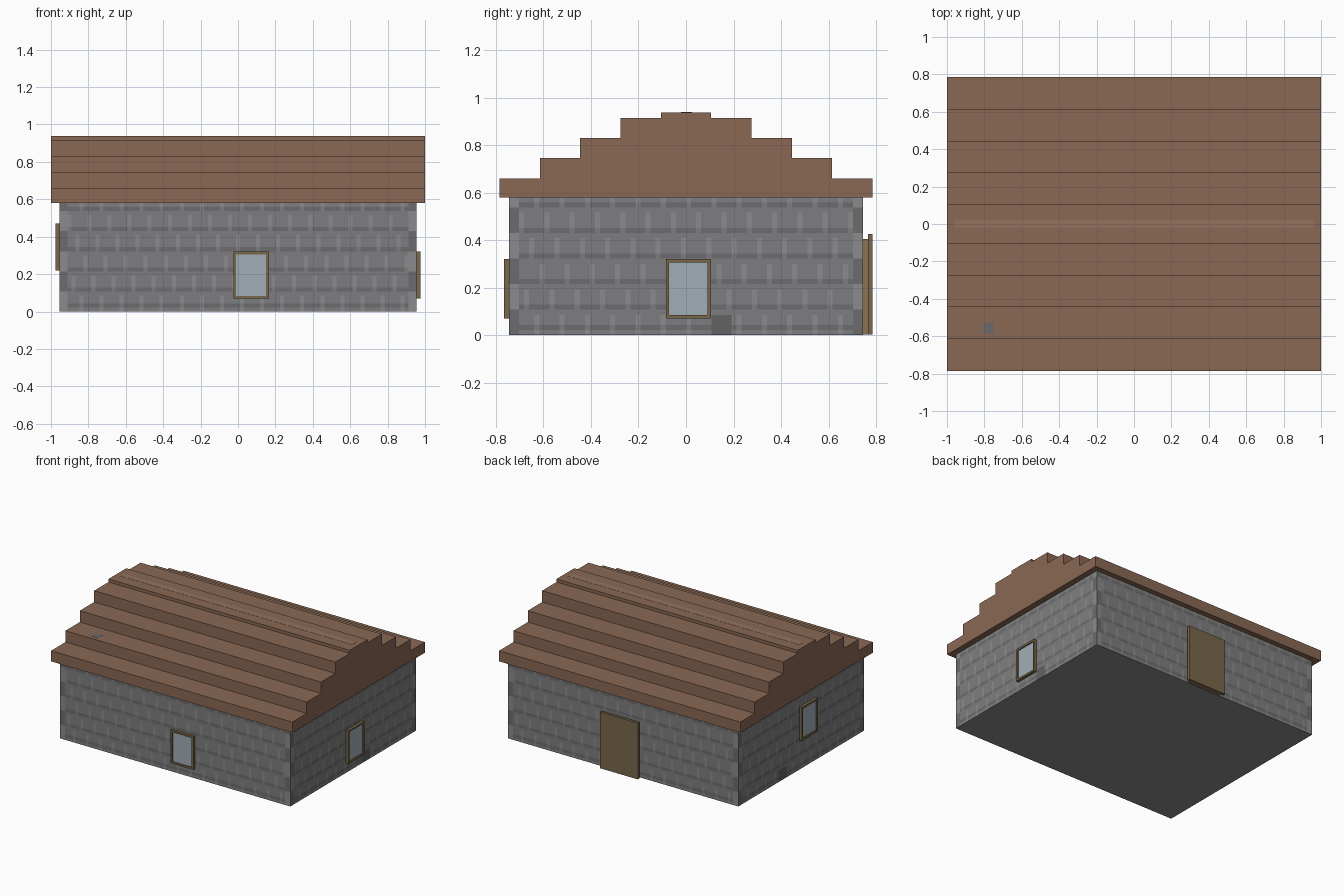
import bpy, bmesh, math
from mathutils import Vector, Matrix

if "Cube" in bpy.data.objects:
    bpy.data.objects.remove(bpy.data.objects["Cube"])

HX, HY, H = 0.955, 0.745, 0.58      # wall half sizes and height


def material(name, r, g, b):
    m = bpy.data.materials.new(name)
    m.diffuse_color = [(c / 255) ** 2.2 for c in (r, g, b)] + [1]
    m.use_nodes = True
    m.node_tree.nodes["Principled BSDF"].inputs["Base Color"].default_value = m.diffuse_color
    return m


stone = material("stone", 125, 125, 127)
stone_dark = material("stone_dark", 108, 108, 110)
stone_light = material("stone_light", 138, 138, 140)
stone_vent = material("stone_vent", 98, 98, 100)
tile = material("roof_tile", 136, 104, 84)
tile_light = material("ridge_tile", 146, 114, 94)
patch = material("roof_patch", 105, 105, 108)
timber = material("timber", 120, 103, 76)
timber_light = material("timber_light", 140, 114, 86)
glass = material("glass", 160, 172, 180)


def finish(name, bm, *mats):
    bmesh.ops.recalc_face_normals(bm, faces=bm.faces)
    me = bpy.data.meshes.new(name)
    bm.to_mesh(me)
    bm.free()
    for m in mats:
        me.materials.append(m)
    ob = bpy.data.objects.new(name, me)
    bpy.context.collection.objects.link(ob)
    return ob


def cube(lo, hi):
    lo, hi = Vector(lo), Vector(hi)
    bm = bmesh.new()
    bmesh.ops.create_cube(bm, size=1, matrix=Matrix.Translation((lo + hi) / 2)
                          @ Matrix.Diagonal((*(hi - lo), 1)))
    return bm


# Stone walls: flat grid whose cells are coloured as coursed masonry
def stone_shade(i, j, nu, pos, side):
    course, r = divmod(j, 5)
    if side and j < 4 and 0.11 < pos.y < (0.19 if pos.x > 0 else 0.27) \
            and (pos.x > 0 or pos.y > 0.18):
        return 3
    if i < 2 or i >= nu - 2:                     # corner stones
        return (2, 1)[(course + side) % 2]
    joint = (i + 2 * course) % 5 == 0
    if (r == 0 and j) or j == 1:                 # bed joints
        return 0 if joint else 1
    return 2 if joint and r < 4 else 0           # upright joints


bm = bmesh.new()
NZ = 27
for k, (p, u, length, nu) in enumerate([
        ((-HX, -HY, 0), (1, 0, 0), 2 * HX, 89), ((HX, -HY, 0), (0, 1, 0), 2 * HY, 70),
        ((HX, HY, 0), (-1, 0, 0), 2 * HX, 89), ((-HX, HY, 0), (0, -1, 0), 2 * HY, 70)]):
    p, u = Vector(p), Vector(u)
    grid = [[bm.verts.new(p + u * length * i / nu + Vector((0, 0, H * j / NZ)))
             for j in range(NZ + 1)] for i in range(nu + 1)]
    for i in range(nu):
        for j in range(NZ):
            f = bm.faces.new((grid[i][j], grid[i + 1][j], grid[i + 1][j + 1], grid[i][j + 1]))
            f.material_index = stone_shade(i, j, nu, f.calc_center_median(), k % 2)
bmesh.ops.remove_doubles(bm, verts=bm.verts, dist=1e-4)
bmesh.ops.holes_fill(bm, edges=[e for e in bm.edges if e.is_boundary], sides=0)
finish("walls", bm, stone, stone_dark, stone_light, stone_vent)

# Stepped roof: mirrored stair profile extruded along x
half = []
for y, z0, z1 in [(0.785, 0.58, 0.66), (0.615, 0.66, 0.745), (0.445, 0.745, 0.83),
                  (0.275, 0.83, 0.915), (0.105, 0.915, 0.938)]:
    half += [(y, z0), (y, z1)]
profile = half + [(-y, z) for y, z in reversed(half)]
bm = bmesh.new()
end = bm.faces.new([bm.verts.new((-1, y, z)) for y, z in profile])
ext = bmesh.ops.extrude_face_region(bm, geom=[end])["geom"]
bmesh.ops.translate(bm, vec=(2, 0, 0), verts=[v for v in ext if isinstance(v, bmesh.types.BMVert)])
finish("roof", bm, tile)
finish("ridge_strip", cube((-0.96, -0.02, 0.93), (0.96, 0.025, 0.939)), tile_light)
finish("roof_patch", cube((-0.805, -0.585, 0.74), (-0.75, -0.53, 0.746)), patch)


# Windows: projecting frame with a recessed pane, turned to face its wall
def window(name, angle, dist, u0, u1, z0, z1):
    bm = cube((u0, -dist - 0.02, z0), (u1, -dist + 0.005, z1))
    front = min(bm.faces, key=lambda f: f.calc_center_median().y)
    bmesh.ops.inset_individual(bm, faces=[front], thickness=0.02)
    bmesh.ops.inset_individual(bm, faces=[front], thickness=0, depth=-0.008)
    front.material_index = 1
    bm.transform(Matrix.Rotation(math.radians(angle), 4, 'Z'))
    finish(name, bm, timber, glass)


window("front_window", 0, HY, -0.025, 0.165, 0.07, 0.32)
window("right_window", 90, HX, -0.085, 0.105, 0.07, 0.32)
window("left_window", -90, HX, -0.02, 0.17, 0.22, 0.47)

# Back door: surround with a larger leaf in front
finish("door_surround", cube((-0.13, 0.74, 0.003), (0.145, 0.765, 0.405)), timber_light)
finish("door_leaf", cube((-0.15, 0.765, 0.003), (0.165, 0.785, 0.425)), timber)
